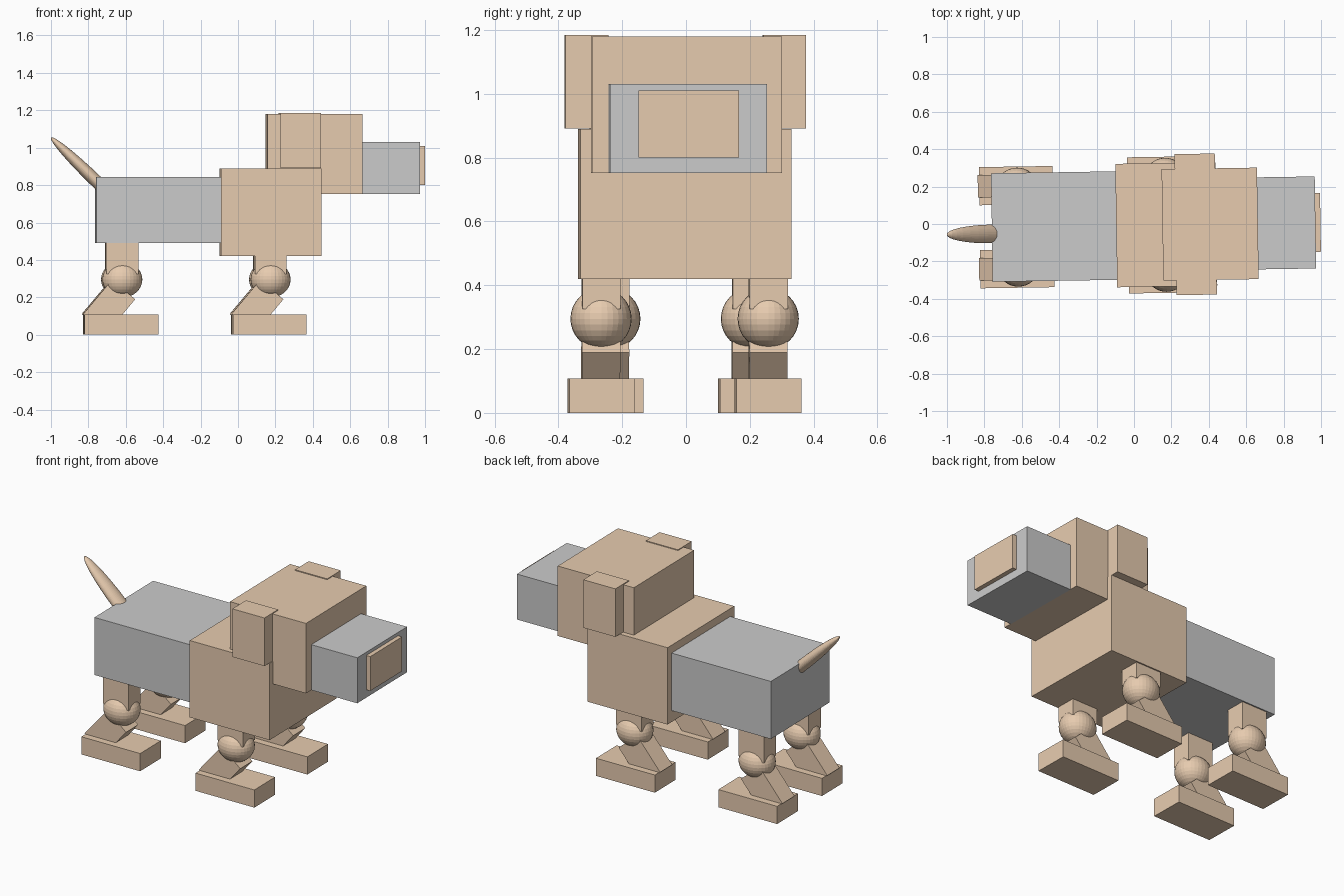
import bpy, bmesh, math
from mathutils import Matrix

if "Cube" in bpy.data.objects:
    bpy.data.objects.remove(bpy.data.objects["Cube"])

# The whole figure is turned very slightly about z
TURN = Matrix.Rotation(math.radians(0.9), 4, 'Z') @ Matrix.Translation((0, -0.007, 0))

tan = bpy.data.materials.new("tan")
tan.diffuse_color = (0.8, 0.6, 0.43, 1)
tan.use_nodes = True
tan.node_tree.nodes["Principled BSDF"].inputs["Base Color"].default_value = tan.diffuse_color


def add(name, bm, centre, size, pitch, mat):
    me = bpy.data.meshes.new(name)
    bm.transform(Matrix.Diagonal((*size, 1)))
    bm.to_mesh(me)
    bm.free()
    if mat:
        me.materials.append(mat)
    ob = bpy.data.objects.new(name, me)
    bpy.context.collection.objects.link(ob)
    ob.matrix_world = TURN @ Matrix.Translation(centre) @ Matrix.Rotation(math.radians(pitch), 4, 'Y')
    return ob


def box(name, centre, size, pitch=0, mat=tan):
    bm = bmesh.new()
    bmesh.ops.create_cube(bm, size=1)
    return add(name, bm, centre, size, pitch, mat)


def span(name, x, y, z, mat=tan):
    lo_hi = (x, y, z)
    return box(name, [(a + b) / 2 for a, b in lo_hi], [b - a for a, b in lo_hi], 0, mat)


def ball(name, centre, radii, pitch=0):
    bm = bmesh.new()
    bmesh.ops.create_uvsphere(bm, u_segments=32, v_segments=16, radius=1)
    return add(name, bm, centre, radii, pitch, tan)


# Torso
span("hind_body", (-0.76, -0.095), (-0.29, 0.29), (0.49, 0.842), None)
span("chest", (-0.095, 0.44), (-0.33, 0.33), (0.42, 0.89))

# Head
span("head", (0.152, 0.662), (-0.298, 0.298), (0.752, 1.18))
span("snout", (0.66, 0.97), (-0.246, 0.246), (0.752, 1.03), None)
span("nose", (0.96, 0.997), (-0.157, 0.157), (0.80, 1.01))

# Tail, a long flattened ellipsoid
ball("tail", (-0.76, 0.0 - 0.034, 0.822), (0.034, 0.05, 0.335), -46)

for s, side in ((-1, "right"), (1, "left")):
    # Ears
    box(f"{side}_ear", (0.33, s * 0.31, 1.038), (0.215, 0.134, 0.294))
    # Legs: thigh, knee, slanted shank and foot
    for end, x, y, top in (("front", 0.17, 0.262, 0.44), ("hind", -0.622, 0.222, 0.51)):
        y *= s
        tag = f"{side}_{end}"
        span(f"{tag}_thigh", (x - 0.085, x + 0.085), (y - 0.06, y + 0.06), (0.325, top))
        ball(f"{tag}_knee", (x, y, 0.295), (0.107, 0.096, 0.096))
        box(f"{tag}_shank", (x - 0.071, y, 0.15), (0.162, 0.12, 0.239), 40)
        box(f"{tag}_foot", (x - 0.006, y, 0.054), (0.394, 0.204, 0.108))
